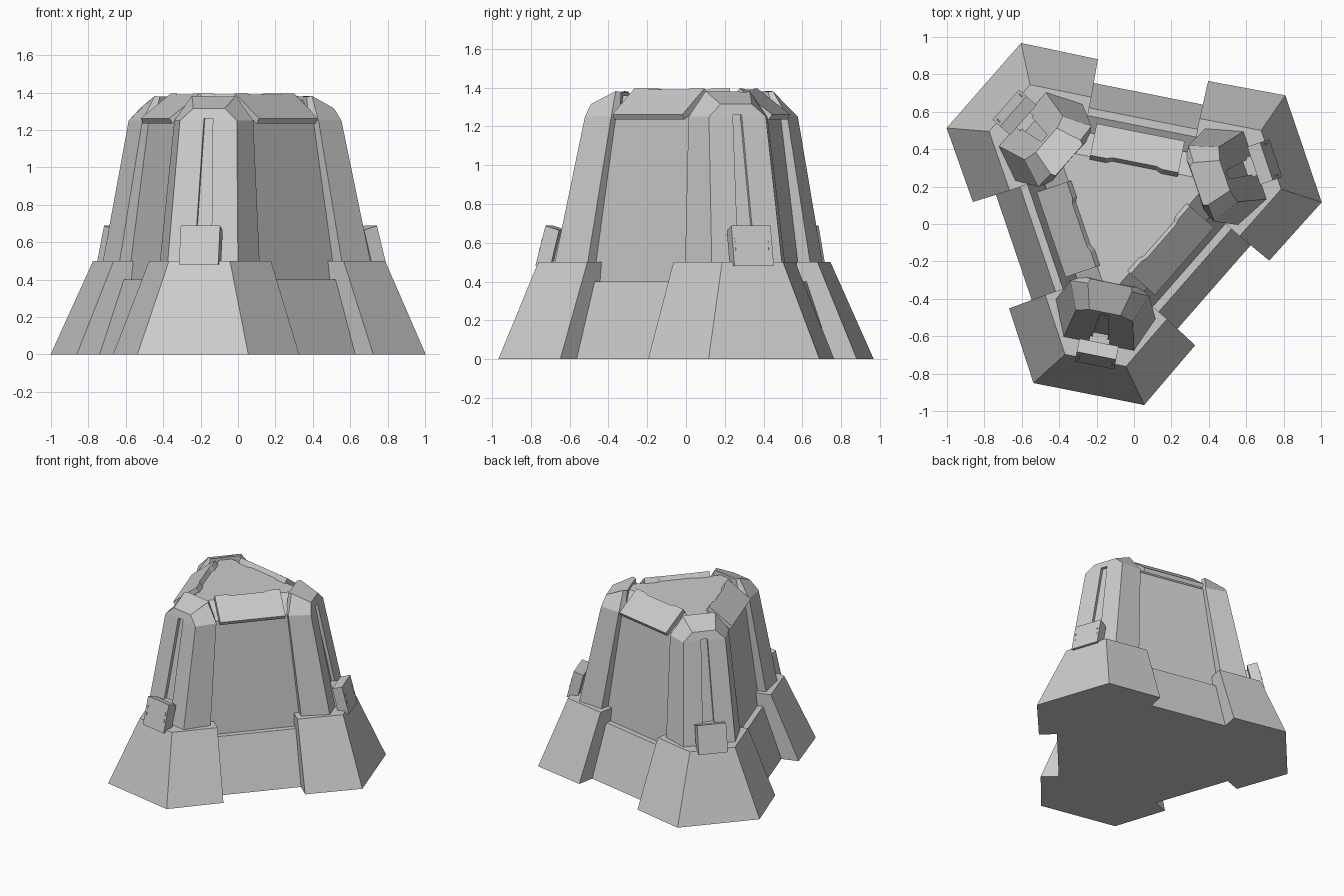
import bpy, bmesh, math
from mathutils import Matrix

cube = bpy.data.objects.get("Cube")
if cube:
    bpy.data.objects.remove(cube, do_unlink=True)

grey = bpy.data.materials.new("stone_grey")
grey.use_nodes = True
colour = (0.6, 0.6, 0.6, 1)
grey.diffuse_color = colour
grey.node_tree.nodes["Principled BSDF"].inputs["Base Color"].default_value = colour

CENTRE = Matrix.Translation((-0.046, 0.078, 0))
ARMS = {"front": 258.8, "left": 18.8, "back": 138.8}


def build(name, rings, angle=0):
    """Skin a stack of closed rings, turned about the tower's axis."""
    bm = bmesh.new()
    loops = [[bm.verts.new(p) for p in ring] for ring in rings]
    n = len(loops[0])
    for low, high in zip(loops, loops[1:]):
        for i in range(n):
            j = (i + 1) % n
            bm.faces.new((low[i], low[j], high[j], high[i]))
    bm.faces.new(loops[0][::-1])
    bm.faces.new(loops[-1])
    bmesh.ops.recalc_face_normals(bm, faces=bm.faces)
    bm.transform(CENTRE @ Matrix.Rotation(math.radians(angle), 4, "Z"))
    mesh = bpy.data.meshes.new(name)
    bm.to_mesh(mesh)
    bm.free()
    mesh.materials.append(grey)
    ob = bpy.data.objects.new(name, mesh)
    bpy.context.collection.objects.link(ob)
    return ob


def mirror(half, z=None):
    """Half outline (out, side[, z]) to a closed ring."""
    pts = [(p[0], p[1], p[2] if z is None else z) for p in half]
    return pts + [(u, -v, h) for u, v, h in reversed(pts)]


def triangle(wall, tip, z):
    """Triangle with cut corners: wall distance, corner distance, height."""
    ring = []
    side = (wall - tip / 2) / math.cos(math.radians(30))
    for deg in ARMS.values():
        a = math.radians(deg)
        for s in (-side, side):
            ring.append((tip * math.cos(a) - s * math.sin(a),
                         tip * math.sin(a) + s * math.cos(a), z))
    return ring


def cut(ob, cutter):
    mod = ob.modifiers.new("cut", "BOOLEAN")
    mod.operation, mod.solver, mod.object = "DIFFERENCE", "EXACT", cutter
    deps = bpy.context.evaluated_depsgraph_get()
    mesh = bpy.data.meshes.new_from_object(ob.evaluated_get(deps))
    ob.modifiers.clear()
    ob.data = mesh
    bpy.data.objects.remove(cutter, do_unlink=True)


# Plinth and tower core
build("plinth", [triangle(0.63, 0.85, 0), triangle(0.495, 0.68, 0.4)])
build("tower_body", [triangle(0.455, 0.55, 0.38), triangle(0.365, 0.48, 1.25),
                     triangle(0.24, 0.42, 1.36)])

for side, angle in ARMS.items():
    # Sloping corner foot
    build(side + "_foot", [
        mirror([(1.006, 0.302), (0.64, 0.507), (0.487, 0.238)], 0),
        mirror([(0.823, 0.166), (0.532, 0.332), (0.455, 0.199)], 0.5)], angle)

    # Corner pillar with a hooded top
    pillar = build(side + "_pillar", [
        mirror([(0.735, 0.192), (0.545, 0.273), (0.478, 0.163)], 0.48),
        mirror([(0.58, 0.155), (0.43, 0.215), (0.394, 0.153)], 1.25),
        mirror([(0.562, 0.085, 1.315), (0.425, 0.12, 1.382), (0.4, 0.11, 1.378)])],
        angle)

    # Tapered slot in the pillar front
    cutter = build("slot_cutter", [
        mirror([(0.8, 0.045), (0.698, 0.045)], 0.55),
        mirror([(0.65, 0.024), (0.554, 0.024)], 1.26)], angle)
    cutter.hide_render = True
    cut(pillar, cutter)

    # Tilted box at the foot of the slot, with its neck
    build(side + "_box", [
        mirror([(0.85, 0.107), (0.77, 0.107)], 0.48),
        mirror([(0.797, 0.107, 0.688), (0.725, 0.107, 0.665)])], angle)
    build(side + "_box_neck", [
        mirror([(0.79, 0.055), (0.68, 0.055)], 0.5),
        mirror([(0.74, 0.055), (0.66, 0.055)], 0.655)], angle)

    # Small studs beside the box edges
    for v in (-0.09, 0.09):
        for z in (0.555, 0.605):
            u = 0.85 - (z - 0.48) * 0.255
            build(side + "_box_stud", [
                [(u + du - dz * 0.255, v + dv, z + dz) for du, dv in
                 ((-0.01, -0.004), (0.004, -0.004), (0.004, 0.004), (-0.01, 0.004))]
                for dz in (0, 0.02)], angle)

    # Roof plate over the wall between two pillars
    build(side + "_roof_plate", [
        mirror([(0.405, 0.24, 1.235), (0.222, 0.24, 1.355),
                (0.222, 0.15, 1.355), (0.232, 0.12, 1.35)]),
        mirror([(0.42, 0.24, 1.262), (0.248, 0.24, 1.396),
                (0.248, 0.15, 1.396), (0.258, 0.12, 1.39)])], angle + 60)
